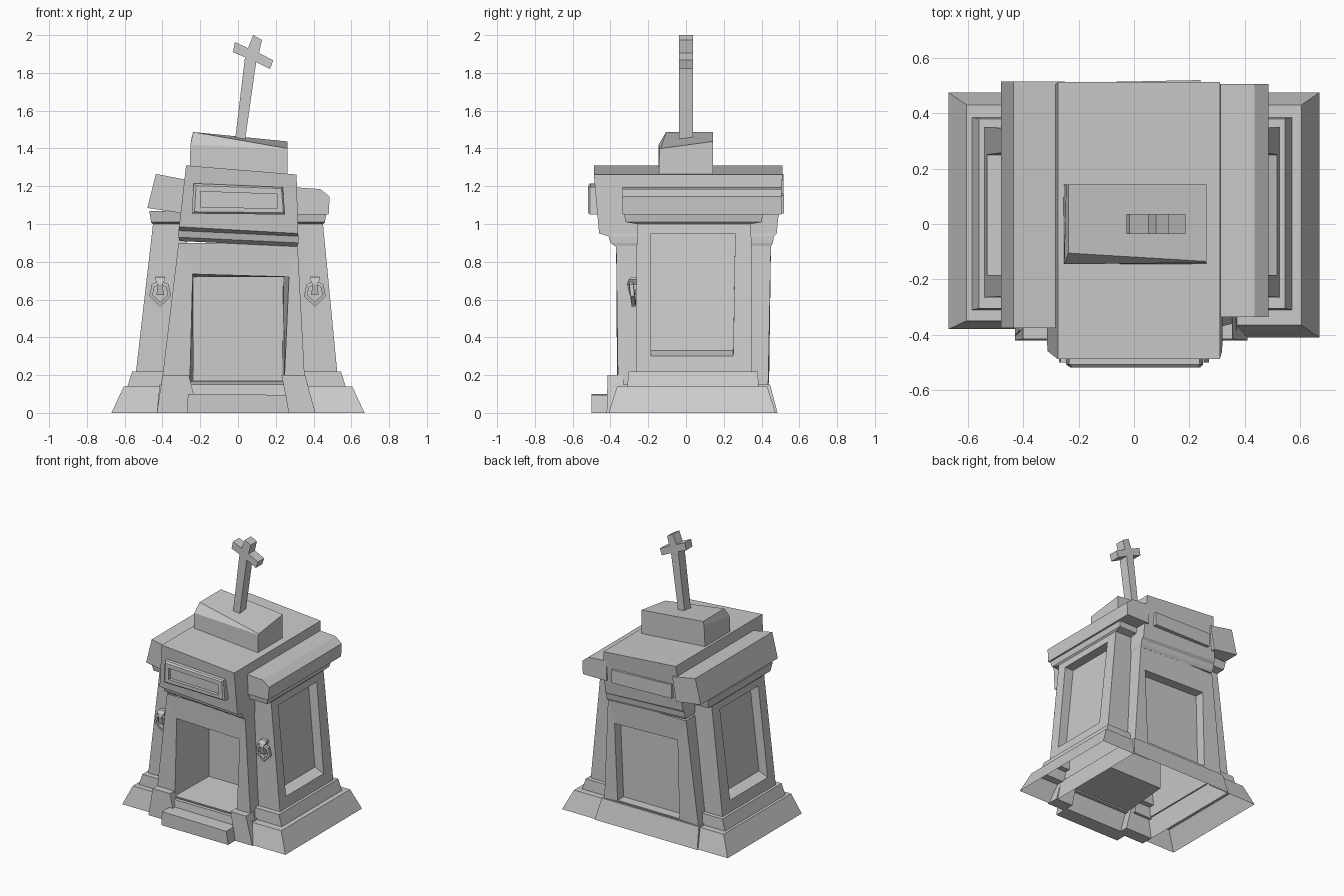
import bpy, bmesh
from mathutils import Matrix, Vector


def loft(bm, rings, start=False, end=False, skip=()):
    """Bridge rings of equal length; skip holds (segment, side) pairs left open."""
    vs = [[bm.verts.new(p) for p in r] for r in rings]
    n = len(rings[0])
    for i in range(len(vs) - 1):
        for j in range(n):
            if (i, j) in skip:
                continue
            k = (j + 1) % n
            bm.faces.new((vs[i][j], vs[i][k], vs[i + 1][k], vs[i + 1][j]))
    if start:
        bm.faces.new(vs[0][::-1])
    if end:
        bm.faces.new(vs[-1])


def finish(name, bm):
    bmesh.ops.remove_doubles(bm, verts=bm.verts, dist=0.0005)
    bmesh.ops.recalc_face_normals(bm, faces=bm.faces)
    me = bpy.data.meshes.new(name)
    bm.to_mesh(me)
    bm.free()
    ob = bpy.data.objects.new(name, me)
    bpy.context.collection.objects.link(ob)
    return ob


def solid(name, rings):
    bm = bmesh.new()
    loft(bm, rings, True, True)
    return finish(name, bm)


def ring(x0, x1, y0, y1, zl, zr=None):
    zr = zl if zr is None else zr
    return [(x0, y0, zl), (x1, y0, zr), (x1, y1, zr), (x0, y1, zl)]


def upright(pts, y):
    return [(x, y, z) for x, z in pts]


# side piers: flared base, plinth, tapering body and moulding, with sunk outer panel
IN = 0.27
for s, label in ((1, "right"), (-1, "left")):
    o = 0.0 if s > 0 else 0.015
    prof = [(0.67, -0.41 + 2 * o, 0.475, 0), (0.605, -0.365 + o, 0.43, 0.14),
            (0.57 + o, -0.31, 0.385, 0.14), (0.545 + o, -0.305, 0.38, 0.22),
            (0.525 + o, -0.265, 0.35, 0.22), (0.45, -0.26, 0.345, 1.0),
            (0.46, -0.32, 0.40, 1.01), (0.47, -0.33, 0.41, 1.07)]
    rings = [[(s * x, y, z) for x, y, z in ring(IN, out, y0, y1, z)]
             for out, y0, y1, z in prof]
    bm = bmesh.new()
    skip = {(i, 3) for i in range(7)} | {(4, 1)}
    loft(bm, rings, False, True, skip)

    def face_x(z, depth=0.0):
        lo, hi = prof[4][0], prof[5][0]
        return s * (lo + (hi - lo) * (z - 0.22) / 0.78 - depth)
    outer = [rings[4][1], rings[4][2], rings[5][2], rings[5][1]]
    yz = [(-0.185, 0.30), (0.25, 0.30), (0.26, 0.95), (-0.185, 0.95)]
    inner = [(face_x(z), y, z) for y, z in yz]
    back = [(face_x(z, 0.07), y, z + (0.03 if z < 0.5 else 0)) for y, z in yz]
    loft(bm, [outer, inner, back], False, True)
    finish(label + "_pier", bm)

# side caps, left one slipped and tilted
cap_r = [(0.29, 1.05), (0.48, 1.05), (0.485, 1.145), (0.435, 1.185), (0.29, 1.195)]
solid("right_cap", [upright([(x, z) for x, z in cap_r], -0.335),
                    upright([(x, z) for x, z in cap_r], 0.505)])
cap_l = [(-0.48, 1.085), (-0.28, 1.055), (-0.25, 1.23), (-0.435, 1.265)]
solid("left_cap", [upright(cap_l, -0.375), upright(cap_l, 0.515)])

# central body with deep front niche and shallow blind door behind
A = ring(-0.405, 0.355, -0.36, 0.435, 0.15)
B = ring(-0.315, 0.315, -0.37, 0.45, 0.90)
bm = bmesh.new()
loft(bm, [ring(-0.43, 0.40, -0.405, 0.485, 0), ring(-0.415, 0.37, -0.385, 0.445, 0.15), A, B],
     skip={(2, 0), (2, 2)})
door = [(-0.255, 0.165), (0.245, 0.165), (0.27, 0.72), (-0.24, 0.735)]
niche = [(-0.235, 0.175), (0.235, 0.175), (0.24, 0.72), (-0.235, 0.72)]
loft(bm, [[A[0], A[1], B[1], B[0]], upright(door, -0.365), upright(niche, 0.0)], False, True)
loft(bm, [[A[3], A[2], B[2], B[3]], upright(door, 0.44), upright(door, 0.37)], False, True)
finish("central_body", bm)

# jamb feet either side of the niche, and front step
for label, a, b, c, d in (("left", -0.43, -0.21, -0.40, -0.26), ("right", 0.27, 0.41, 0.23, 0.355)):
    solid(label + "_jamb_foot", [ring(a, b, -0.42, -0.33, 0), ring(c, d, -0.415, -0.33, 0.20)])
solid("front_step", [ring(-0.27, 0.27, -0.50, -0.39, 0), ring(-0.265, 0.255, -0.50, -0.39, 0.10, 0.095)])

# heavy leaning top block with stepped underside
solid("top_block", [
    ring(-0.31, 0.315, -0.37, 0.45, 0.91, 0.88),
    ring(-0.315, 0.32, -0.40, 0.46, 0.93, 0.90),
    ring(-0.315, 0.32, -0.41, 0.465, 0.965, 0.935),
    ring(-0.312, 0.318, -0.46, 0.48, 0.985, 0.95),
    ring(-0.275, 0.31, -0.488, 0.512, 1.31, 1.262)])

# framed front plaque and plain back plaque
p_out = [(-0.245, 1.055), (0.25, 1.05), (0.237, 1.195), (-0.235, 1.215)]
p_top = [(-0.23, 1.065), (0.24, 1.06), (0.23, 1.188), (-0.222, 1.203)]
p_in = [(-0.198, 1.09), (0.207, 1.083), (0.207, 1.158), (-0.20, 1.172)]
solid("front_plaque", [upright(p_out, -0.45), upright(p_out, -0.508), upright(p_top, -0.518),
                       upright(p_in, -0.518), upright(p_in, -0.495)])
p_back = [(-0.24, 1.065), (0.24, 1.055), (0.24, 1.15), (-0.24, 1.165)]
solid("back_plaque", [upright(p_back, 0.47),
                      [(x, 0.515 + 0.02 * x, z) for x, z in p_back]])

# pedestal with a broken sloping front edge
solid("pedestal", [
    ring(-0.256, 0.262, -0.145, 0.142, 1.25),
    [(-0.252, -0.145, 1.42), (0.262, -0.14, 1.395), (0.262, 0.142, 1.42), (-0.245, 0.142, 1.46)],
    [(-0.237, -0.105, 1.487), (0.262, -0.135, 1.40), (0.262, 0.142, 1.437), (-0.237, 0.142, 1.487)]])

# crooked cross
cross = [(-0.016, 1.44), (0.037, 1.44), (0.096, 1.857), (0.17, 1.82), (0.186, 1.867),
         (0.111, 1.905), (0.127, 1.974), (0.08, 2.0), (0.053, 1.931), (-0.016, 1.963),
         (-0.027, 1.91), (0.037, 1.883)]
solid("cross", [upright(cross, -0.036), upright(cross, 0.036)])

# hexagonal ring handles hung from straps on the pier fronts
for label, x in (("left", -0.412), ("right", 0.407)):
    s = 1 if x > 0 else -1
    hexa = [(0, -0.078), (0.058, -0.022), (0.045, 0.04), (0, 0.062), (-0.045, 0.04), (-0.058, -0.022)]

    def hex_ring(k, y):
        return [(x + s * u * k, y - v * 0.1, 0.64 + v * k) for u, v in hexa]
    bm = bmesh.new()
    loft(bm, [hex_ring(1, -0.275), hex_ring(1, -0.295), hex_ring(0.68, -0.298),
              hex_ring(0.68, -0.272), hex_ring(1, -0.275)])
    finish(label + "_ring_handle", bm)
    solid(label + "_strap", [ring(x - 0.02, x + 0.02, -0.30, -0.265, 0.625),
                             ring(x - 0.012, x + 0.012, -0.312, -0.262, 0.68),
                             ring(x - 0.026, x + 0.026, -0.305, -0.255, 0.705),
                             ring(x - 0.024, x + 0.024, -0.29, -0.255, 0.72)])
